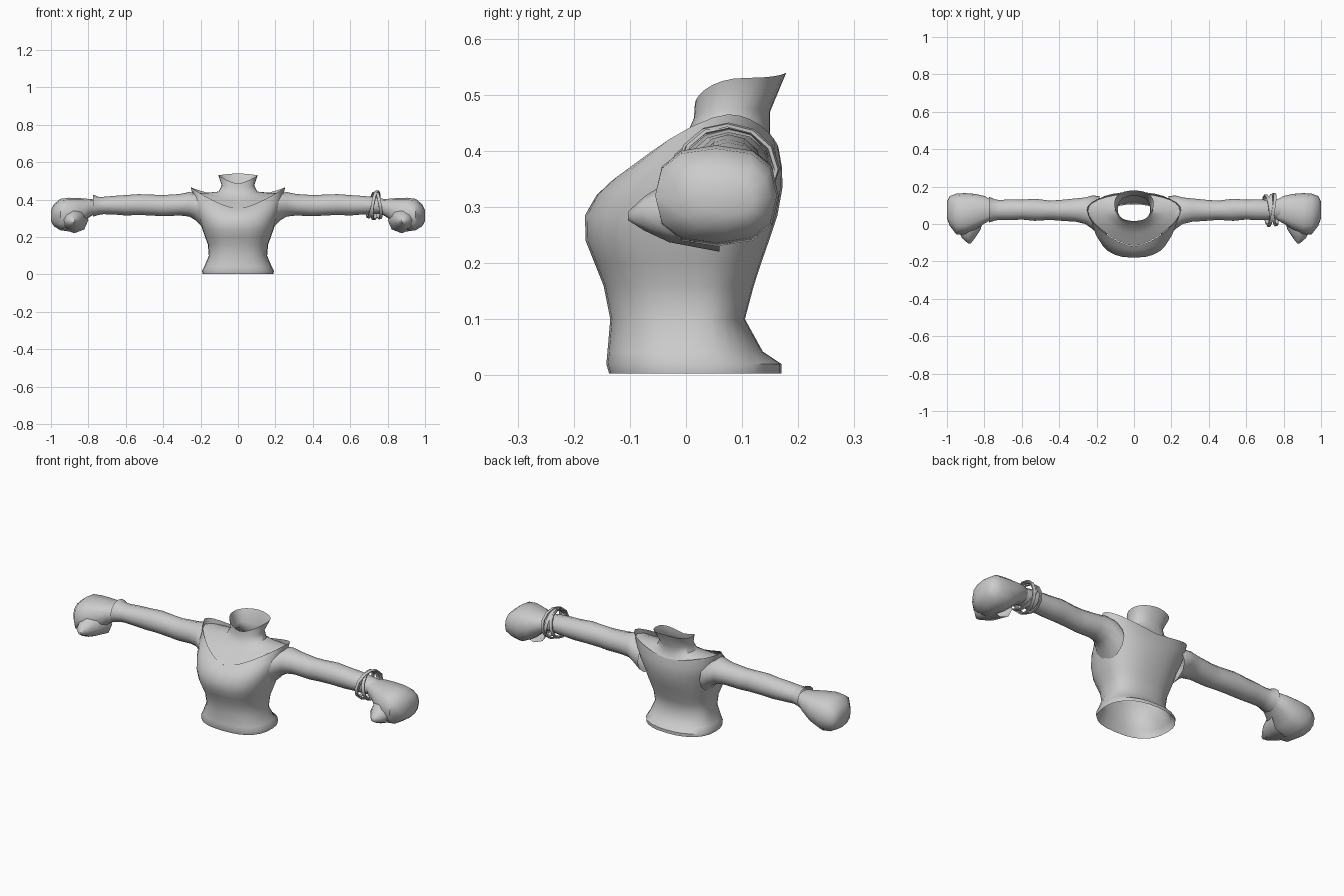
import bpy, bmesh, math
from mathutils import Matrix, Vector

if "Cube" in bpy.data.objects:
    bpy.data.objects.remove(bpy.data.objects["Cube"])

GREY = (0.6, 0.6, 0.6, 1)
mat = bpy.data.materials.new("plain grey")
mat.use_nodes = True
mat.diffuse_color = GREY
mat.node_tree.nodes["Principled BSDF"].inputs["Base Color"].default_value = GREY


def power(v, n):
    return math.copysign(abs(v) ** (2 / n), v)


def loft(name, rings, cap_start=False, cap_end=False, loop=False, angle=50):
    """Skin a list of equal rings of points."""
    bm = bmesh.new()
    vs = [[bm.verts.new(p) for p in r] for r in rings]
    n = len(vs[0])
    pairs = list(zip(vs, vs[1:])) + ([(vs[-1], vs[0])] if loop else [])
    for a, b in pairs:
        for i in range(n):
            j = (i + 1) % n
            bm.faces.new((a[i], a[j], b[j], b[i]))
    if cap_start:
        bm.faces.new(vs[0][::-1])
    if cap_end:
        bm.faces.new(vs[-1])
    bmesh.ops.recalc_face_normals(bm, faces=bm.faces)
    me = bpy.data.meshes.new(name)
    bm.to_mesh(me)
    bm.free()
    me.materials.append(mat)
    ob = bpy.data.objects.new(name, me)
    bpy.context.collection.objects.link(ob)
    bpy.ops.object.select_all(action='DESELECT')
    ob.select_set(True)
    bpy.context.view_layer.objects.active = ob
    bpy.ops.object.shade_smooth_by_angle(angle=math.radians(angle))
    return ob


def body_ring(hw, yf, yb, yc, zf, zs, zb, nf=2.3, nb=2.3, count=28):
    """Ring round the body: half width, front/back/middle y, front/side/back z."""
    pts = []
    for i in range(count):
        a = 2 * math.pi * i / count
        s, c = math.sin(a), math.cos(a)          # c > 0 is the front
        n = nf if c > 0 else nb
        x = hw * power(s, n)
        y = yc + (yf - yc if c > 0 else yc - yb) * power(c, n)
        z0 = zf if c > 0 else zb
        z = z0 + (zs - z0) * abs(x / hw) ** 1.5
        pts.append((x, y, z))
    return pts


def limb_ring(x, y0, y1, z0, z1, n=2.0, count=12):
    """Ring across a limb, from its y and z limits."""
    return [(x, (y0 + y1) / 2 + (y1 - y0) / 2 * power(math.cos(a), n),
             (z0 + z1) / 2 + (z1 - z0) / 2 * power(math.sin(a), n))
            for a in (2 * math.pi * i / count for i in range(count))]


def flip(rings, side):
    return [[(x * side, y, z) for x, y, z in r] for r in rings]


# Shirt body: hem, waist, bust, then the low neckline with raised shoulder tips
levels = [(0.003, .19, -.137, .170), (.02, .192, -.142, .170), (.042, .18, -.14, .137),
          (.10, .156, -.135, .105), (.16, .161, -.147, .121), (.20, .176, -.163, .134),
          (.24, .19, -.179, .148), (.285, .203, -.18, .163)]
shirt = [body_ring(hw, yf, yb, .02, z, z, z, 2.5) for z, hw, yf, yb in levels]
shirt.append(body_ring(.222, -.160, .172, .04, .32, .34, .335, 2.4))
shirt.append(body_ring(.238, -.140, .171, .06, .338, .40, .37, 2.0))
shirt.append(body_ring(.252, -.120, .165, .075, .352, .465, .405, 1.5, 2.0))
loft("shirt_body", shirt)

# Upper chest and open neck
loft("chest_and_neck", [
    body_ring(.246, -.117, .162, .075, .350, .435, .402, 1.5, 2.0),
    body_ring(.17, -.055, .157, .075, .388, .436, .412, 1.7, 2.1),
    body_ring(.103, .000, .150, .075, .425, .443, .430),
    body_ring(.087, .014, .150, .080, .458, .475, .470),
    body_ring(.105, .016, .179, .110, .485, .530, .540)])

# Sleeves, wrists and closed hands
sleeve = [limb_ring(*r) for r in (
    (.185, -.06, .15, .245, .415), (.225, -.025, .152, .288, .436), (.26, 0, .142, .309, .440),
    (.31, .012, .137, .315, .430), (.40, .018, .128, .311, .424), (.45, .022, .125, .314, .426),
    (.53, .017, .135, .318, .429), (.60, .024, .130, .315, .424), (.66, .020, .132, .320, .420),
    (.72, .022, .128, .322, .415))]
wrist_end = [limb_ring(.79, .025, .128, .325, .402)]
cuff_end = [limb_ring(.745, .018, .132, .318, .415), limb_ring(.775, .008, .146, .309, .426)]
hand = [limb_ring(*r, 2.5) for r in (
    (.76, .025, .128, .327, .400), (.80, .002, .150, .302, .404), (.85, -.030, .161, .258, .408),
    (.905, -.055, .165, .230, .410), (.95, -.055, .162, .236, .404), (.985, -.010, .150, .258, .375),
    (1.0, .030, .120, .285, .345))]
# Thumb wedge: centre x, y, z, half x, half z
thumb = [[(x + hx * math.cos(a), y, z + hz * math.sin(a))
          for a in (math.pi * i / 4 for i in range(8))]
         for x, y, z, hx, hz in ((.875, .06, .29, .075, .07), (.88, -.03, .292, .06, .055),
                                 (.885, -.075, .288, .035, .03), (.88, -.103, .284, .008, .008))]
for side, label in ((1, "left"), (-1, "right")):
    loft(label + "_sleeve", flip(sleeve + (wrist_end if side > 0 else cuff_end), side))
    loft(label + "_hand", flip(hand, side), cap_end=True)
    loft(label + "_thumb", flip(thumb, side), cap_end=True)

# Loose flat bangles on the left wrist, each tilted differently
for k, (x, rad, tilt_y, tilt_z) in enumerate(
        ((.712, .072, 14, 6), (.735, .080, 8, -10), (.748, .076, -9, 8))):
    place = (Matrix.Translation((x, .075, .37)) @ Matrix.Rotation(math.radians(tilt_y), 4, 'Y')
             @ Matrix.Rotation(math.radians(tilt_z), 4, 'Z'))
    rings = []
    for i in range(12):
        a = 2 * math.pi * i / 12
        rings.append([place @ Vector((dx, (rad + dr) * 1.15 * math.cos(a), (rad + dr) * math.sin(a)))
                      for dx, dr in ((-.008, 0), (.008, 0), (.008, -.006), (-.008, -.006))])
    loft("bangle_%d" % (k + 1), rings, loop=True, angle=40)
